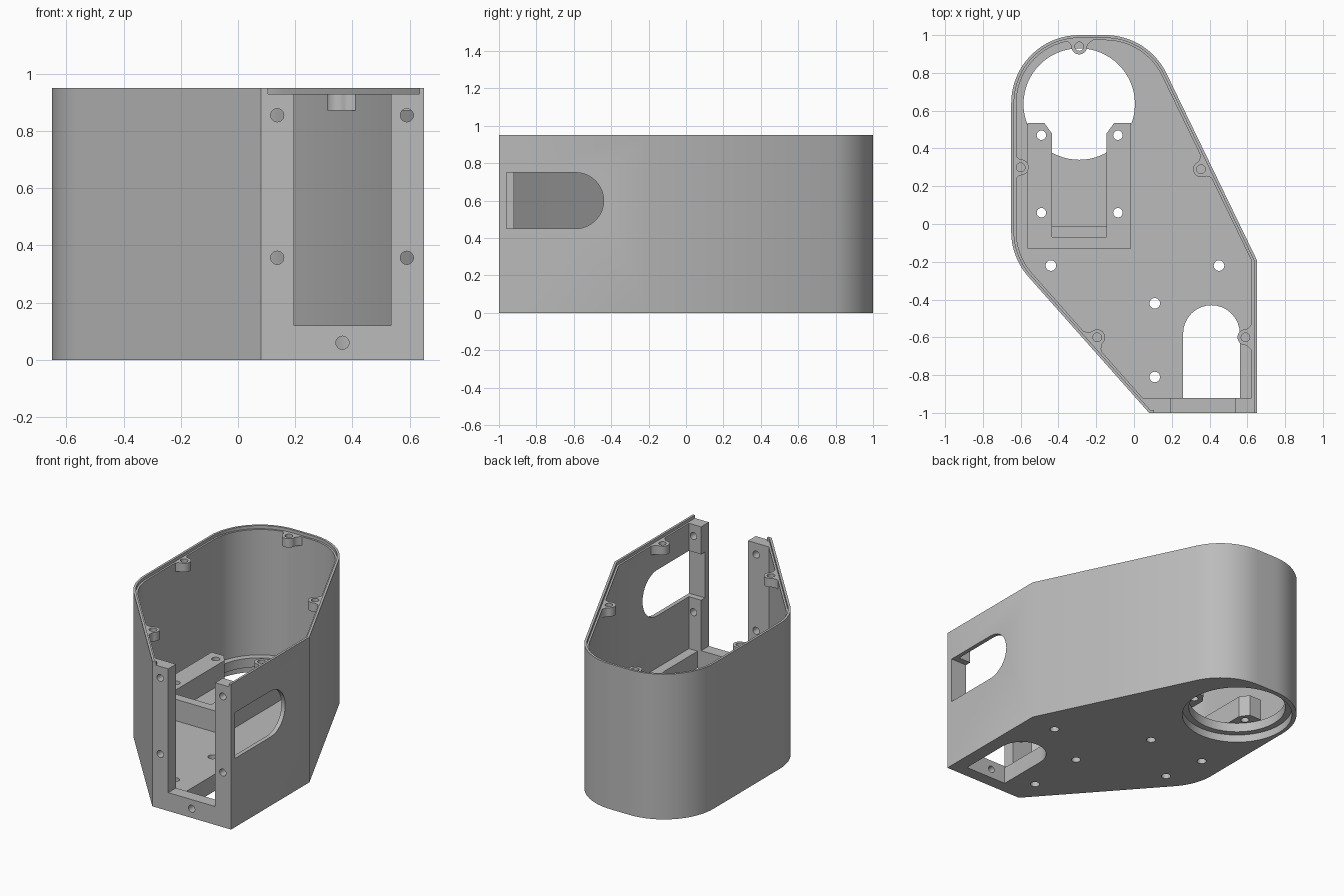
import bpy, bmesh
from math import sin, cos, radians
from mathutils import Vector

if "Cube" in bpy.data.objects:
    bpy.data.objects.remove(bpy.data.objects["Cube"])

HEIGHT, LEDGE, FLOOR, SILL = 0.95, 0.93, 0.11, 0.12
FRAME_BACK = -0.92

grey = bpy.data.materials.new("plain grey")
grey.use_nodes = True
grey.diffuse_color = (0.5, 0.5, 0.5, 1)
grey.node_tree.nodes["Principled BSDF"].inputs["Base Color"].default_value = (0.5, 0.5, 0.5, 1)


def arc(cx, cy, r, start, end, steps=16):
    angles = [radians(start + (end - start) * i / steps) for i in range(steps + 1)]
    return [(cx + r * cos(a), cy + r * sin(a)) for a in angles]


def circle(cx, cy, r, steps=32):
    return arc(cx, cy, r, 0, 360, steps)[:-1]


def box(x0, x1, y0, y1):
    return [(x0, y0), (x1, y0), (x1, y1), (x0, y1)]


def inset(points, d, front=None):
    """Move each edge of a counter-clockwise outline inward; the front edge may differ."""
    pts = [Vector(p) for p in points]
    lines = []
    for i, p in enumerate(pts):
        t = (pts[(i + 1) % len(pts)] - p).normalized()
        depth = front if front and i == 0 else d
        lines.append((p + Vector((-t.y, t.x)) * depth, t))
    result = []
    for i, (p, t) in enumerate(lines):
        q, s = lines[i - 1]
        cross = s.x * t.y - s.y * t.x
        w = p - q
        k = (w.x * t.y - w.y * t.x) / cross if abs(cross) > 1e-5 else w.dot(s)
        result.append(tuple(q + s * k))
    return result


def loft(name, rings):
    """Closed solid through (outline, height) rings."""
    bm = bmesh.new()
    loops = [[bm.verts.new((x, y, z)) for x, y in ring] for ring, z in rings]
    for a, b in zip(loops, loops[1:]):
        for i in range(len(a)):
            j = (i + 1) % len(a)
            bm.faces.new((a[i], a[j], b[j], b[i]))
    bm.faces.new(loops[0][::-1])
    bm.faces.new(loops[-1])
    bmesh.ops.recalc_face_normals(bm, faces=bm.faces)
    mesh = bpy.data.meshes.new(name)
    bm.to_mesh(mesh)
    bm.free()
    mesh.materials.append(grey)
    ob = bpy.data.objects.new(name, mesh)
    bpy.context.collection.objects.link(ob)
    return ob


def prism(name, outline, low, high, axis="z"):
    ob = loft(name, [(outline, low), (outline, high)])
    for v in ob.data.vertices:
        a, b, c = v.co
        v.co = {"z": (a, b, c), "x": (c, a, b), "y": (a, c, b)}[axis]
    bm = bmesh.new()
    bm.from_mesh(ob.data)
    bmesh.ops.recalc_face_normals(bm, faces=bm.faces)
    bm.to_mesh(ob.data)
    bm.free()
    return ob


def cut(ob, cutters):
    """Subtract the cutters, keep the result and discard the helpers."""
    for c in cutters:
        c.hide_render = True
        mod = ob.modifiers.new("cut", "BOOLEAN")
        mod.operation, mod.solver, mod.object = "DIFFERENCE", "EXACT", c
    graph = bpy.context.evaluated_depsgraph_get()
    mesh = bpy.data.meshes.new_from_object(ob.evaluated_get(graph))
    ob.modifiers.clear()
    ob.data = mesh
    for c in cutters:
        bpy.data.objects.remove(c)


# Shell: outer wall, thin rim lip, ledge, cavity and floor
R = 0.36
outline = [(0.08, -1), (0.65, -1), (0.65, -0.19)]
outline += arc(-0.152, 1 - R, R, 25.8, 90)
outline += arc(-0.29, 1 - R, R, 90, 180)
outline += arc(-0.29, -0.04, R, 180, 221.6)
lip = inset(outline, 0.015)
cavity = inset(outline, 0.027, front=1 + FRAME_BACK)
shell = loft("shell", [(outline, 0), (outline, HEIGHT), (lip, HEIGHT),
                       (lip, LEDGE), (cavity, LEDGE), (cavity, FLOOR)])

bracket_holes = [(x, y) for x in (-0.49, -0.085) for y in (0.06, 0.47)]
floor_holes = [(-0.44, -0.22), (0.45, -0.22), (0.11, -0.42), (0.11, -0.81)]
frame_holes = [(x, z) for x in (0.137, 0.59) for z in (0.357, 0.855)] + [(0.365, 0.06)]

cutters = [
    # front opening and the gap in the rim above the posts
    prism("cut_front", box(0.195, 0.535, SILL, 1.2), -1.1, FRAME_BACK + 0.01, "y"),
    prism("cut_rim", box(0.105, 0.635, -1.1, FRAME_BACK), LEDGE, 1.2),
    # side window, running into the post
    prism("cut_window", [(-0.96, 0.45)] + arc(-0.59, 0.6, 0.15, -90, 90) + [(-0.96, 0.75)],
          0.45, 0.8, "x"),
    # arched floor slot
    prism("cut_slot", [(0.26, FRAME_BACK), (0.56, FRAME_BACK)]
          + arc(0.41, -0.58, 0.15, 0, 180), -0.1, FLOOR + 0.05),
    # round floor opening with a wider recess underneath
    prism("cut_round", circle(-0.29, 0.635, 0.295, 64), -0.1, 0.2),
    prism("cut_recess", circle(-0.29, 0.635, 0.335, 64), -0.1, 0.05),
]
cutters += [prism("cut_hole", circle(x, y, 0.028), -0.1, 0.2)
            for x, y in floor_holes + bracket_holes[::2]]
cutters += [prism("cut_screw", circle(x, z, 0.023), -1.1, -0.88, "y") for x, z in frame_holes]
cut(shell, cutters)

# U-shaped mounting bracket on the floor
bracket_shape = [(-0.565, -0.13), (-0.015, -0.13), (-0.015, 0.535), (-0.105, 0.535),
                 (-0.145, 0.48), (-0.145, -0.07), (-0.435, -0.07), (-0.435, 0.48),
                 (-0.475, 0.535), (-0.565, 0.535)]
bracket = prism("mounting_bracket", bracket_shape, FLOOR, 0.25)
cut(bracket, [prism("cut_hole", circle(x, y, 0.025), 0, 0.4) for x, y in bracket_holes])
step = prism("bracket_step", box(-0.435, -0.145, -0.07, -0.01), FLOOR, 0.18)
parts = [shell, bracket, step]

# Screw bosses under the rim: position and the direction of the wall they join
bosses = [(-0.29, 0.94, 90), (-0.6, 0.3, 180), (0.355, 0.29, 25.8),
          (-0.195, -0.6, 221.6), (0.59, -0.6, 0)]
for n, (x, y, angle) in enumerate(bosses, 1):
    local = [(0.04, -0.085), (0.025, -0.06), (0.01, -0.046)]
    local = [(u, -v) for u, v in local] + arc(0, 0, 0.042, 90, 270) + local[::-1]
    c, s = cos(radians(angle)), sin(radians(angle))
    shape = [(x + u * c - v * s, y + u * s + v * c) for u, v in local]
    boss = prism(f"screw_boss_{n}", shape, 0.872, LEDGE)
    cut(boss, [prism("cut_hole", circle(x, y, 0.023), 0.8, 1)])
    parts.append(boss)

# Smooth curved walls, crisp edges
bpy.ops.object.select_all(action="DESELECT")
for ob in parts:
    ob.select_set(True)
bpy.context.view_layer.objects.active = shell
bpy.ops.object.shade_smooth_by_angle(angle=radians(30))
